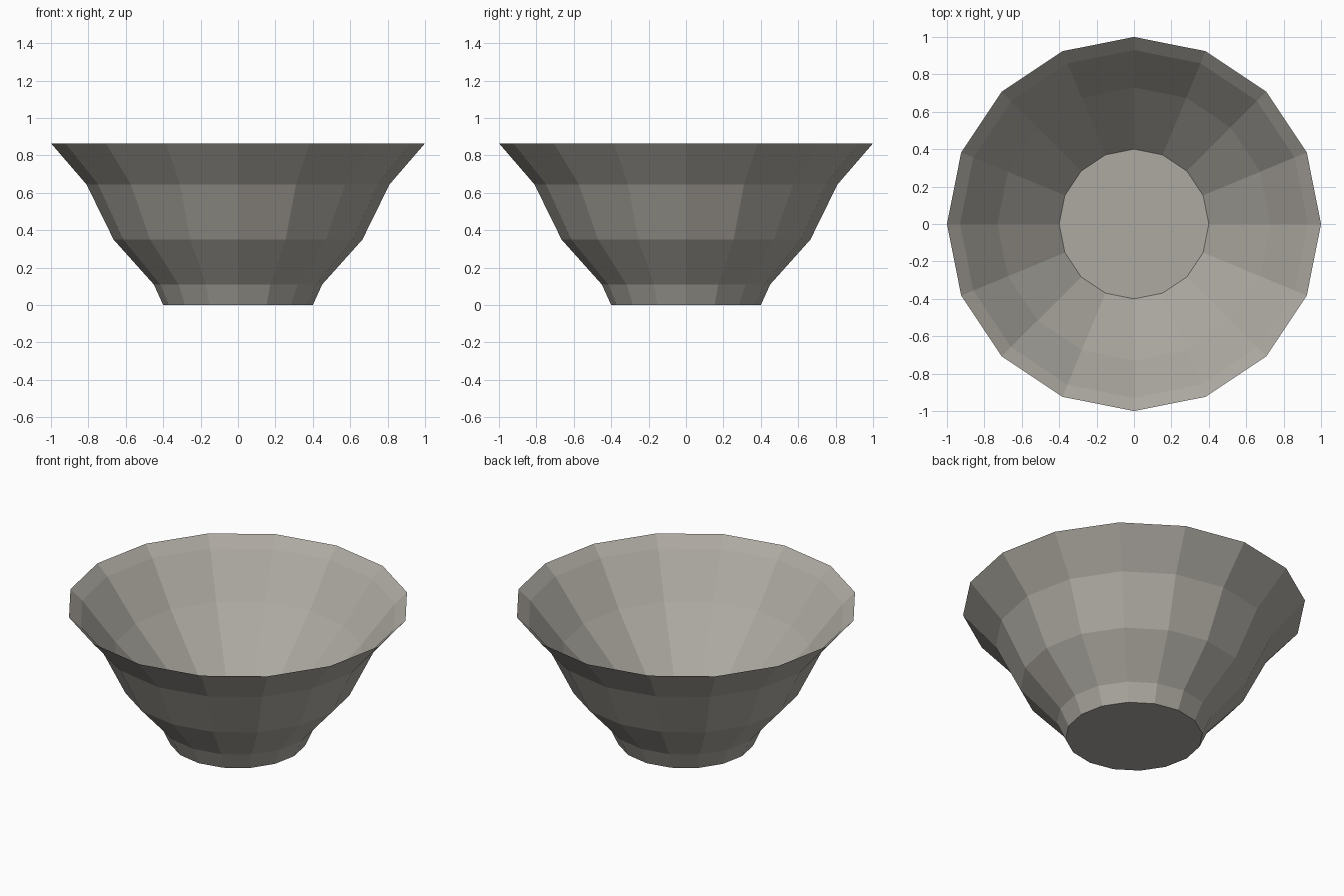
import bpy
import bmesh
from math import cos, sin, pi

SIDES = 16

cube = bpy.data.objects.get("Cube")
if cube:
    bpy.data.objects.remove(cube, do_unlink=True)

# Single stone-grey material
stone = bpy.data.materials.new("warm grey")
stone.use_nodes = True
grey = (0.42, 0.40, 0.36, 1.0)
stone.diffuse_color = grey
stone.node_tree.nodes["Principled BSDF"].inputs["Base Color"].default_value = grey

# (radius, height) from the foot up the outer wall, over the rim, down to the floor
profile = [
    (0.40, 0.0), (0.45, 0.11), (0.665, 0.35), (0.81, 0.645),
    (1.0, 0.865),
    (0.93, 0.80), (0.73, 0.55), (0.40, 0.21),
]


def lathe(name, points, sides, material):
    """Revolve a profile around z and cap both ends."""
    bm = bmesh.new()
    rings = []
    for r, z in points:
        angles = [2 * pi * i / sides for i in range(sides)]
        rings.append([bm.verts.new((r * cos(a), r * sin(a), z)) for a in angles])
    for low, high in zip(rings, rings[1:]):
        for i in range(sides):
            j = (i + 1) % sides
            bm.faces.new((low[i], low[j], high[j], high[i]))
    bm.faces.new(rings[0][::-1])
    bm.faces.new(rings[-1])
    bmesh.ops.recalc_face_normals(bm, faces=bm.faces)
    mesh = bpy.data.meshes.new(name)
    bm.to_mesh(mesh)
    bm.free()
    mesh.materials.append(material)
    obj = bpy.data.objects.new(name, mesh)
    bpy.context.collection.objects.link(obj)
    return obj


# Faceted bowl with a sharp rim and a raised inner floor
lathe("bowl", profile, SIDES, stone)
